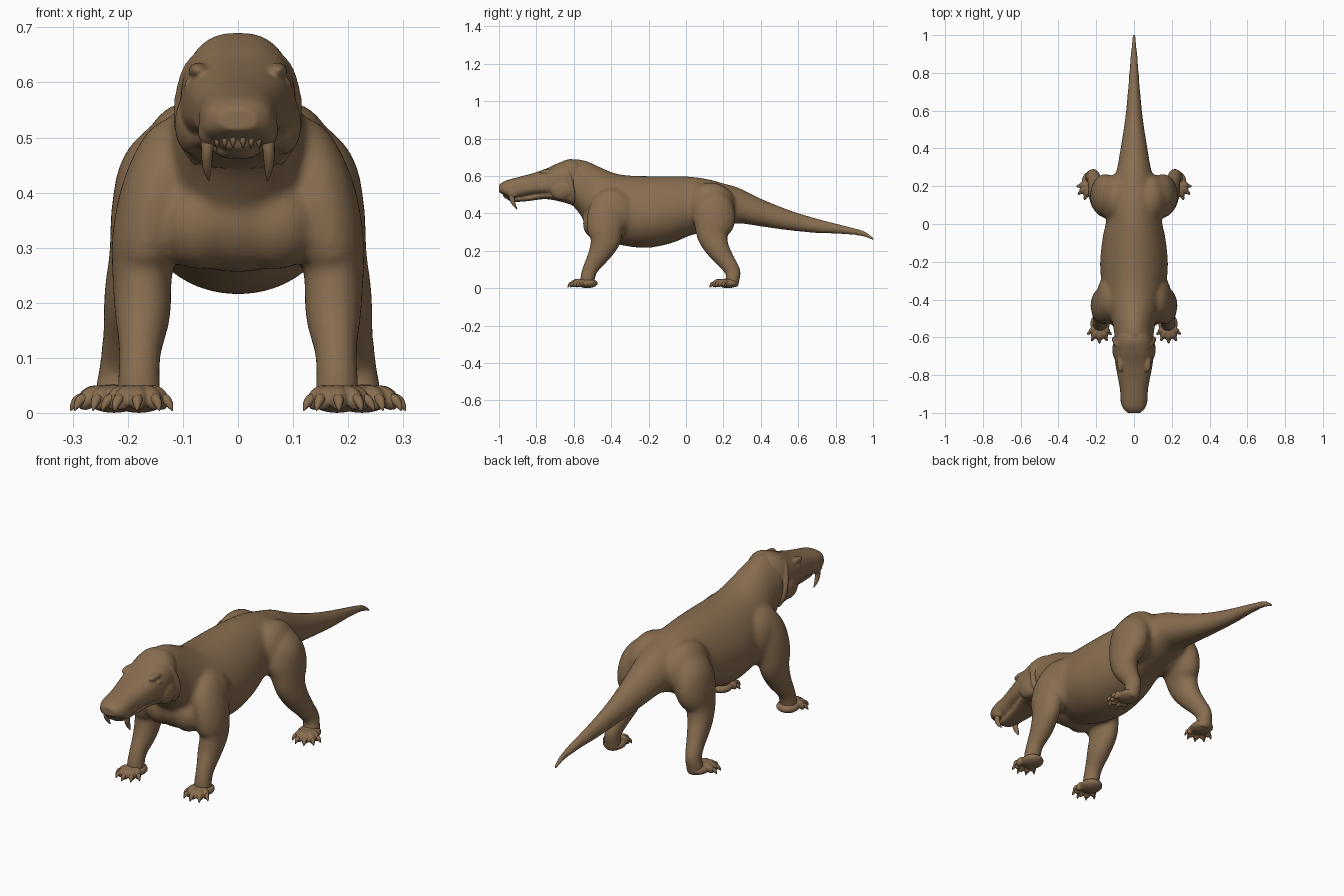
import bpy, bmesh, math
from mathutils import Vector, Matrix

hide = bpy.data.materials.new("brown hide")
hide.diffuse_color = (0.25, 0.155, 0.08, 1)


def smooth_rows(rows, n=5):
    """Catmull-Rom interpolation of a short table of stations."""
    out = []
    for i in range(len(rows) - 1):
        p = [rows[max(0, min(len(rows) - 1, i + k))] for k in (-1, 0, 1, 2)]
        for j in range(n):
            t = j / n
            out.append([0.5 * (2 * b + (c - a) * t + (2 * a - 5 * b + 4 * c - d) * t * t
                               + (3 * b - a - 3 * c + d) * t ** 3) for a, b, c, d in zip(*p)])
    return out + [list(rows[-1])]


def skin(bm, rings):
    vr = [[bm.verts.new(p) for p in r] for r in rings]
    n = len(vr[0])
    for a, b in zip(vr, vr[1:]):
        for i in range(n):
            bm.faces.new((a[i], a[(i + 1) % n], b[(i + 1) % n], b[i]))
    bm.faces.new(vr[0][::-1])
    bm.faces.new(vr[-1])


def trunk(bm, rows, power=1.0, pear=0.0, n=48):
    """Loft of upright sections: y, half width, top z, bottom z."""
    rings = []
    for y, w, zt, zb in smooth_rows(rows):
        ring = []
        for i in range(n):
            t = math.tau * i / n
            c, s = math.cos(t), math.sin(t)
            x = math.copysign(abs(c) ** power, c) * w * (1 - pear * s)
            z = (zt + zb) / 2 + math.copysign(abs(s) ** power, s) * (zt - zb) / 2
            ring.append((x, y, z))
        rings.append(ring)
    skin(bm, rings)


def limb(bm, rows, side=1, n=24, steps=5):
    """Loft along a path: x, y, z, half width across, half depth."""
    pts = smooth_rows(rows, steps)
    rings = []
    for i, (x, y, z, a, b) in enumerate(pts):
        p0, p1 = pts[max(i - 1, 0)], pts[min(i + 1, len(pts) - 1)]
        t = (Vector(p1[:3]) - Vector(p0[:3])).normalized()
        u = Vector((1, 0, 0))
        u = (u - t * u.dot(t)).normalized()
        v = t.cross(u)
        ring = []
        for k in range(n):
            q = math.tau * k / n
            co = Vector((x, y, z)) + u * a * math.cos(q) + v * b * math.sin(q)
            ring.append((co.x * side, co.y, co.z))
        rings.append(ring)
    skin(bm, rings)


def lump(bm, loc, size, side=1):
    m = Matrix.Translation((loc[0] * side, loc[1], loc[2])) @ Matrix.Diagonal((*size, 1))
    bmesh.ops.create_uvsphere(bm, u_segments=24, v_segments=14, radius=1, matrix=m)


def finish(bm, name, voxel=0, soft=0):
    """Make the object; a voxel size fuses overlapping pieces into one skin."""
    bmesh.ops.recalc_face_normals(bm, faces=bm.faces[:])
    for f in bm.faces:
        f.smooth = True
    me = bpy.data.meshes.new(name)
    bm.to_mesh(me)
    bm.free()
    me.materials.append(hide)
    ob = bpy.data.objects.new(name, me)
    bpy.context.collection.objects.link(ob)
    if voxel:
        r = ob.modifiers.new("fuse", 'REMESH')
        r.mode, r.voxel_size, r.use_smooth_shade = 'VOXEL', voxel, True
        s = ob.modifiers.new("soften", 'SMOOTH')
        s.factor, s.iterations = 0.5, soft


body, head, paws, claws, teeth = (bmesh.new() for _ in range(5))

# neck, torso and tail
trunk(body, [(-.70, .07, .65, .50), (-.66, .09, .67, .475), (-.60, .101, .69, .435),
             (-.53, .112, .679, .345), (-.46, .135, .647, .275), (-.38, .158, .614, .24),
             (-.30, .172, .602, .222), (-.20, .178, .599, .216), (-.08, .166, .599, .24),
             (.02, .146, .596, .28), (.12, .138, .582, .308), (.20, .124, .56, .328),
             (.28, .093, .537, .346), (.40, .071, .479, .33), (.55, .048, .419, .309),
             (.70, .033, .373, .294), (.85, .022, .335, .288), (.95, .014, .308, .274),
             (1.006, .009, .27, .25)], pear=0.12)
lump(body, (0, -.455, .36), (.15, .095, .105))
# skull and muzzle
trunk(head, [(-1.0, .034, .552, .514), (-.975, .058, .57, .499), (-.94, .069, .582, .487),
             (-.88, .073, .598, .486), (-.82, .083, .614, .498), (-.74, .098, .642, .495),
             (-.68, .104, .67, .475), (-.62, .102, .69, .455), (-.57, .085, .68, .46)],
      power=0.75, pear=0.13)
# lower jaw
trunk(head, [(-.95, .018, .488, .470), (-.92, .036, .492, .461), (-.85, .047, .496, .465),
             (-.75, .072, .52, .476), (-.66, .1, .53, .46), (-.6, .09, .53, .44)], power=0.8)
# incisor gum
lump(head, (0, -.945, .488), (.035, .025, .014))

for s in (1, -1):
    # brows, eyes, nostrils, canine bulges, jowls
    lump(head, (.072, -.735, .622), (.018, .05, .014), s)
    lump(head, (.086, -.73, .596), (.012, .018, .012), s)
    lump(head, (.026, -.982, .537), (.016, .018, .013), s)
    lump(head, (.053, -.925, .512), (.02, .035, .03), s)
    lump(head, (.085, -.665, .525), (.03, .06, .055), s)
    # fold behind the cheek
    limb(head, [(.07, -.655, .655, .006, .006), (.093, -.635, .62, .01, .010),
                (.106, -.615, .56, .011, .012), (.1, -.605, .5, .012, .012),
                (.075, -.60, .45, .006, .006)], s, n=10)
    # breast and shoulder muscles
    lump(body, (.07, -.475, .345), (.08, .077, .085), s)
    lump(body, (.115, -.39, .40), (.085, .13, .13), s)
    # front leg
    limb(body, [(.09, -.38, .51, .04, .06), (.115, -.39, .475, .06, .09),
                (.142, -.42, .40, .07, .105), (.165, -.432, .32, .064, .098),
                (.174, -.432, .255, .055, .082), (.173, -.465, .18, .051, .06),
                (.178, -.508, .11, .039, .043), (.18, -.525, .06, .039, .04),
                (.18, -.53, .01, .042, .038)], s)
    # hind leg with the haunch
    lump(body, (.09, .13, .44), (.09, .135, .125), s)
    limb(body, [(.07, .12, .53, .04, .06), (.095, .13, .49, .065, .09),
                (.132, .142, .43, .084, .112), (.158, .15, .36, .074, .114),
                (.178, .143, .28, .057, .085), (.192, .17, .21, .052, .064),
                (.205, .218, .14, .041, .048), (.215, .25, .09, .036, .042),
                (.22, .25, .05, .038, .038), (.222, .24, .01, .042, .038)], s)
    # paws: pad, five toes and claws each
    for px, py, turn in ((.18, -.538, 2), (.225, .215, 24)):
        lump(paws, (px, py + .01, .026), (.052, .056, .026), s)
        for i, reach in enumerate((.056, .068, .073, .071, .06)):
            ang = math.radians(turn + (i - 2) * 27)
            dx, dy = math.sin(ang), -math.cos(ang)

            def at(d, z, r):
                return (px + dx * d, py + dy * d, z, r, r)
            limb(paws, [at(0, .03, .012), at(.028, .034, .0165), at(reach * .75, .03, .0175),
                        at(reach - .002, .018, .015), at(reach + .006, .014, .008)], s, n=14)
            limb(claws, [at(reach - .012, .028, .009), at(reach + .006, .024, .0095),
                         at(reach + .016, .013, .006), at(reach + .021, .004, .001)], s, n=10)
    # canines and incisors
    limb(teeth, [(.054, -.93, .505, .012, .016), (.056, -.93, .475, .011, .014),
                 (.056, -.918, .445, .008, .009), (.053, -.903, .422, .0015, .002)], s, n=14)
    for x, y in ((.009, -.972), (.024, -.966), (.038, -.955)):
        limb(teeth, [(x, y, .505, .006, .006), (x, y, .492, .005, .005),
                     (x, y + .005, .481, .001, .001)], s, n=8, steps=3)

finish(body, "body", 0.0085, 14)
finish(head, "head", 0.005, 7)
finish(paws, "paws", 0.004, 3)
finish(claws, "claws")
finish(teeth, "teeth")
